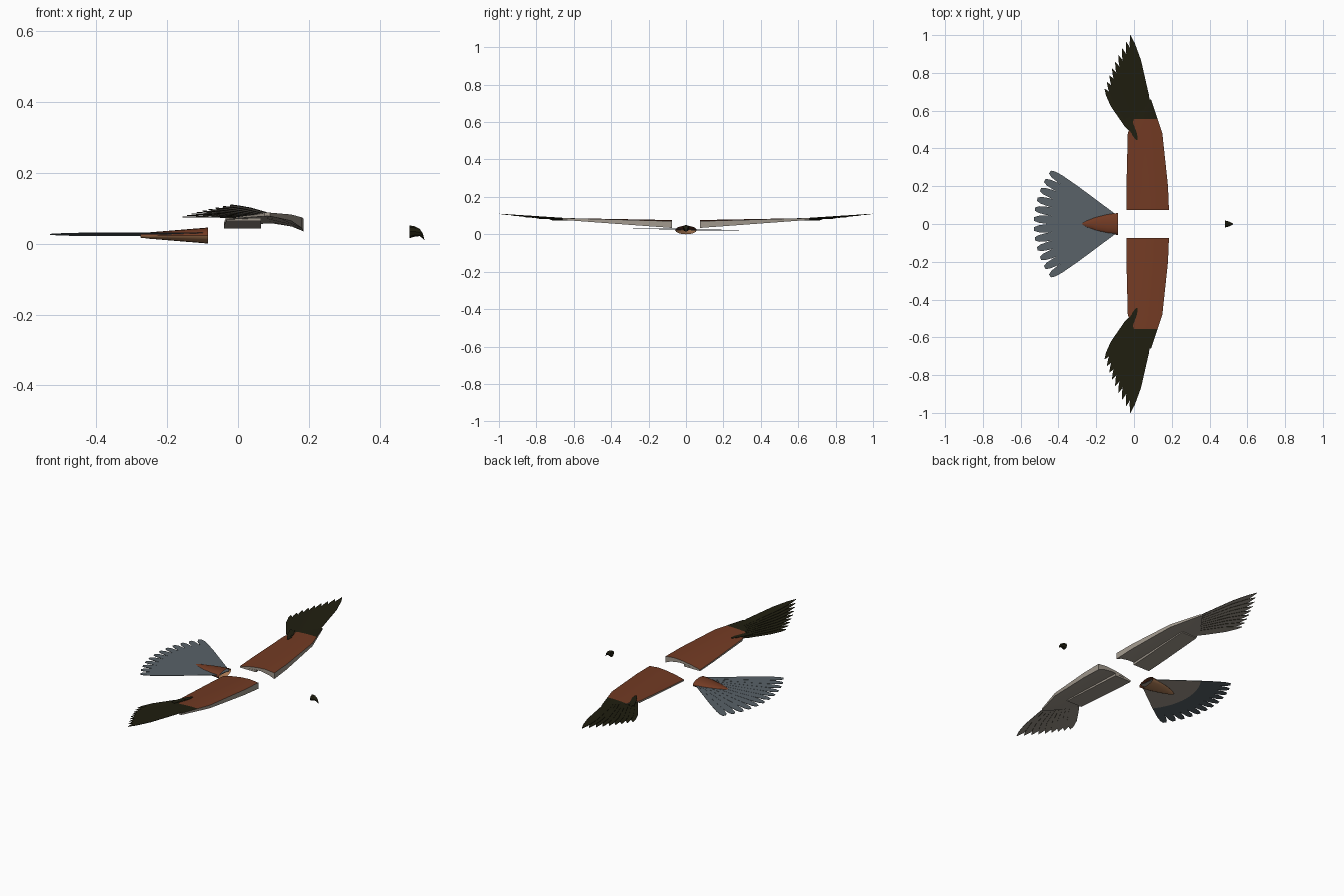
import bpy, bmesh, math
from mathutils import Vector

cube = bpy.data.objects.get("Cube")
if cube:
    bpy.data.objects.remove(cube, do_unlink=True)


def material(name, r, g, b):
    m = bpy.data.materials.new(name)
    m.use_nodes = True
    m.diffuse_color = (r, g, b, 1)
    m.node_tree.nodes["Principled BSDF"].inputs["Base Color"].default_value = (r, g, b, 1)
    return m


CHESTNUT = material("chestnut", 0.17, 0.043, 0.017)
DARK = material("dark olive", 0.014, 0.013, 0.005)
SLATE = material("slate grey", 0.10, 0.122, 0.138)
PALE = material("pale warm grey", 0.36, 0.32, 0.27)
TAN = material("tan", 0.42, 0.20, 0.09)


def loft(bm, rings, cap_start=True, cap_end=True):
    """Skin a row of equal closed rings."""
    loops = [[bm.verts.new(p) for p in ring] for ring in rings]
    n = len(loops[0])
    for a, b in zip(loops, loops[1:]):
        for i in range(n):
            j = (i + 1) % n
            bm.faces.new((a[i], a[j], b[j], b[i]))
    if cap_start:
        bm.faces.new(loops[0][::-1])
    if cap_end:
        bm.faces.new(loops[-1])


def finish(name, bm, mats, rule=None, mirror=False, smooth=False):
    """Make the object, colour its faces by a rule, mirror across y if asked."""
    bmesh.ops.recalc_face_normals(bm, faces=bm.faces)
    bm.normal_update()
    if rule:
        for f in bm.faces:
            f.material_index = rule(f.normal, f.calc_center_median())
    mesh = bpy.data.meshes.new(name)
    bm.to_mesh(mesh)
    bm.free()
    for m in mats:
        mesh.materials.append(m)
    ob = bpy.data.objects.new(name, mesh)
    bpy.context.collection.objects.link(ob)
    if smooth:
        bpy.ops.object.select_all(action='DESELECT')
        ob.select_set(True)
        bpy.context.view_layer.objects.active = ob
        bpy.ops.object.shade_smooth_by_angle(angle=math.radians(35))
    if mirror:
        mod = ob.modifiers.new("mirror", 'MIRROR')
        mod.use_axis = (False, True, False)
        mod.use_mirror_merge = False
    return ob


def feather(bm, root, tip, outline, thick=0.002):
    """Thin flat feather from root to tip; outline gives (position, half width)."""
    root, tip = Vector(root), Vector(tip)
    along = tip - root
    side = Vector((-along.y, along.x, 0)).normalized()
    down = Vector((0, 0, -thick))
    rings = []
    for t, w in outline:
        c = root + along * t
        rings.append([c + side * w, c - side * w, c - side * w + down, c + side * w + down])
    loft(bm, rings)


def lerp(a, b, t):
    return a + (b - a) * t


# Arm part of the wing: cambered sections (chord position, height) along the span
ROOT_Y, END_Y = 0.075, 0.66
TOP = [(0, 0.05), (0.25, 0.063), (0.5, 0.072), (0.75, 0.076), (1, 0.07)]
UNDER = [(1, 0.034), (0.85, 0.048), (0.6, 0.057), (0.35, 0.054), (0, 0.046)]
SPAN = [(ROOT_Y, -0.04, 0.185), (0.2, -0.04, 0.18), (0.48, -0.033, 0.15),
        (0.555, 0.0, 0.125), (END_Y, 0.075, 0.09)]

bm = bmesh.new()
rings = []
for y, back, front in SPAN:
    s = (y - ROOT_Y) / (END_Y - ROOT_Y)
    rings.append([(lerp(back, front, t), y, lerp(z, 0.087, s)) for t, z in TOP] +
                 [(lerp(back, front, t), y, lerp(z, 0.077, s)) for t, z in UNDER])
loft(bm, rings)
finish("wing_arms", bm, [CHESTNUT, DARK, PALE],
       lambda n, c: 2 if n.z < 0.3 else int(c.y > 0.555), mirror=True, smooth=True)

# Raised panel of secondary feathers under the arm
bm = bmesh.new()
rings = []
for y, back in ((ROOT_Y, -0.04), (0.2, -0.04), (0.48, -0.033)):
    s = (y - ROOT_Y) / (END_Y - ROOT_Y)
    low, high = lerp(0.042, 0.074, s), lerp(0.05, 0.08, s)
    rings.append([(back, y, low), (0.065, y, low), (0.065, y, high + 0.005), (back, y, high - 0.003)])
loft(bm, rings)
finish("wing_under_panels", bm, [PALE], mirror=True)

# Fanned flight feathers of the hand
bm = bmesh.new()
COUNT = 9
BLADE = [(0, 0.012), (0.3, 0.026), (0.7, 0.026), (0.9, 0.014), (1, 0.001)]
for i in range(COUNT):
    u = i / (COUNT - 1)
    bow = 0.012 * math.sin(math.pi * u)
    feather(bm,
            (lerp(0.085, 0.025, u), lerp(0.54, 0.455, u), lerp(0.08, 0.074, u)),
            (lerp(-0.02, -0.155, u) - bow, lerp(1.0, 0.715, u), lerp(0.11, 0.076, u)),
            BLADE)
finish("wing_flight_feathers", bm, [DARK, PALE],
       lambda n, c: int(n.z < -0.5), mirror=True)

# Small dark coverts where the hand meets the trailing edge
bm = bmesh.new()
for x, y in ((0.015, 0.445), (0.0, 0.47)):
    feather(bm, (x, y, 0.083), (x - 0.035, y + 0.09, 0.081), [(0, 0.004), (0.3, 0.013), (1, 0.014)])
finish("wing_coverts", bm, [DARK, PALE], lambda n, c: int(n.z < -0.5), mirror=True)

# Tail fan
bm = bmesh.new()
COUNT = 12
BLADE = [(0, 0.009), (0.3, 0.015), (0.62, 0.021), (0.85, 0.022), (0.95, 0.018), (1, 0.009)]
for i in range(COUNT):
    u = 2 * i / (COUNT - 1) - 1
    a = math.radians(36) * u
    z = 0.031 - 0.008 * i / (COUNT - 1)
    feather(bm, (-0.09, 0.035 * u, z),
            (-0.085 - 0.445 * math.cos(a), 0.275 * math.sin(a) / math.sin(math.radians(36)), z),
            BLADE)
finish("tail_feathers", bm, [SLATE, PALE],
       lambda n, c: int(n.z < -0.5 and (c + Vector((0.09, 0, 0))).length < 0.26))

# Tapered rump over the tail root, open towards the body
bm = bmesh.new()
rings = []
for x, w, h in ((-0.085, 0.058, 0.0225), (-0.14, 0.052, 0.018), (-0.2, 0.038, 0.013),
                (-0.25, 0.02, 0.009), (-0.275, 0.004, 0.006)):
    rings.append([(x, w * math.cos(k * math.pi / 8), 0.0225 + h * math.sin(k * math.pi / 8))
                  for k in range(16)])
loft(bm, rings, cap_start=False)
finish("rump", bm, [CHESTNUT, TAN], lambda n, c: int(c.z < 0.0225), smooth=True)

# Hooked beak
bm = bmesh.new()
rings = []
for x, w, z, h in ((0.483, 0.018, 0.033, 0.018), (0.497, 0.015, 0.034, 0.015),
                   (0.512, 0.009, 0.031, 0.01), (0.521, 0.005, 0.021, 0.007),
                   (0.525, 0.001, 0.011, 0.001)):
    rings.append([(x, w * math.cos(k * math.pi / 4), z + h * math.sin(k * math.pi / 4))
                  for k in range(8)])
loft(bm, rings)
finish("beak", bm, [DARK], smooth=True)
